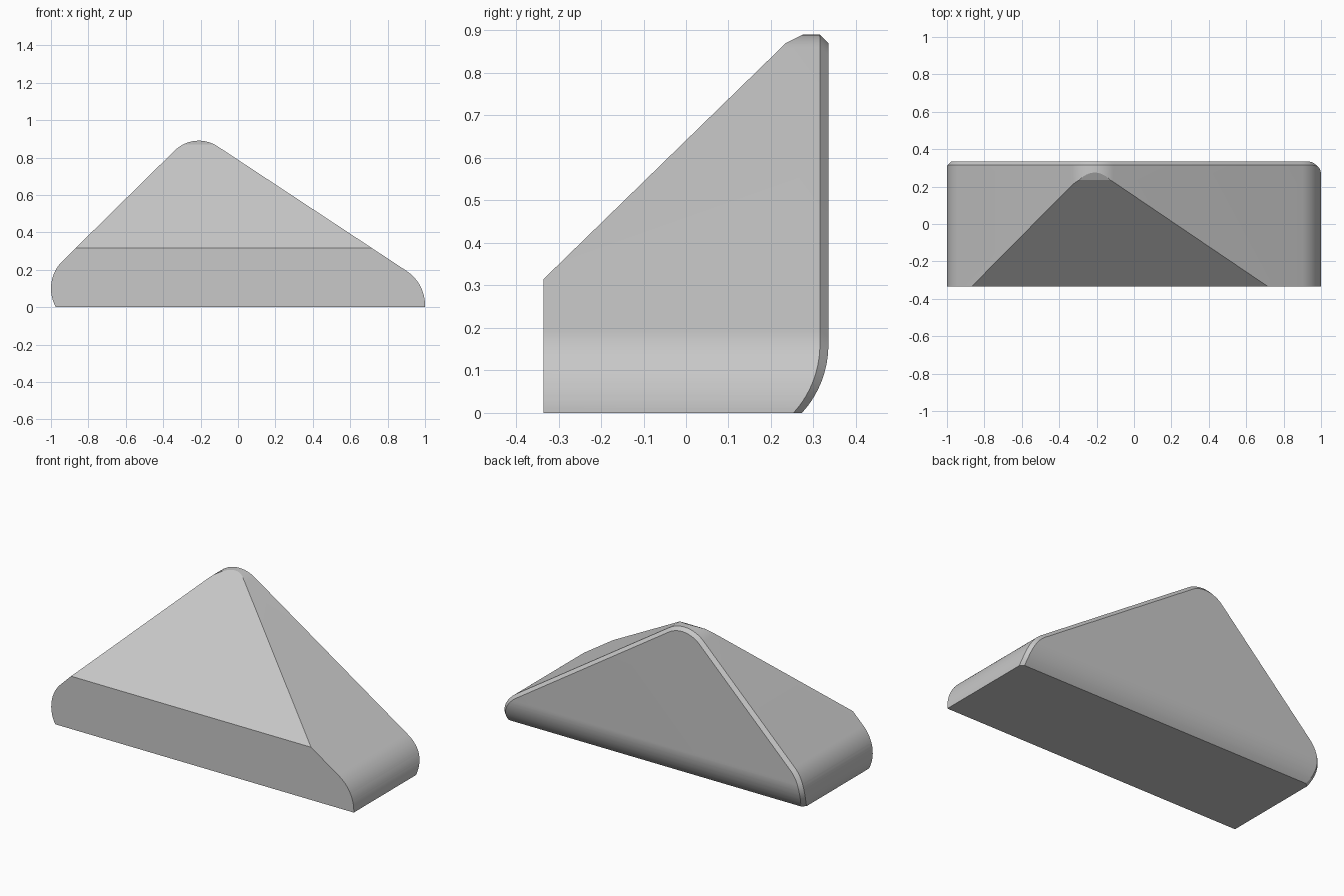
import bpy
import bmesh
from math import sin, cos, asin, sqrt, radians, pi
from mathutils import Vector

DEPTH = 0.335       # half depth
CHAMFER = 0.02
CURVE_TOP = 0.16    # height where the back starts to tuck under
CURVE_R = 0.237
STEPS = 16

old = bpy.data.objects.get("Cube")
if old:
    bpy.data.objects.remove(old, do_unlink=True)

grey = bpy.data.materials.new("light_grey")
grey.use_nodes = True
colour = (0.58, 0.58, 0.58, 1)
grey.diffuse_color = colour
grey.node_tree.nodes["Principled BSDF"].inputs["Base Color"].default_value = colour


def arc(cx, cz, r, start, end):
    angles = [start + (end - start) * i / STEPS for i in range(STEPS + 1)]
    return [(cx + r * cos(a), cz + r * sin(a)) for a in angles]


def outline(inset):
    """Rounded triangle with a flat base; the inset shrinks its corner radii."""
    right_r, top_r, left_r = 0.22 - inset, 0.183 - inset, 0.205 - inset
    slope = radians(56.7)
    return (arc(0.78, 0.01, right_r, -asin(0.01 / right_r), slope)
            + arc(-0.21, 0.707, top_r, slope, radians(135))
            + arc(-0.795, 0.10, left_r, radians(135), pi + asin(0.10 / left_r)))


def cut_and_cap(bm, point, normal):
    bmesh.ops.bisect_plane(bm, geom=bm.verts[:] + bm.edges[:] + bm.faces[:],
                           plane_co=point, plane_no=Vector(normal).normalized(),
                           clear_outer=True)
    bmesh.ops.edgeloop_fill(bm, edges=[e for e in bm.edges if e.is_boundary])


bm = bmesh.new()

# Prism with a chamfered rear rim
rings = [[bm.verts.new((x, y, z)) for x, z in outline(inset)]
         for y, inset in ((-DEPTH, 0), (DEPTH - CHAMFER, 0), (DEPTH, CHAMFER))]
for a, b in zip(rings, rings[1:]):
    for i in range(len(a)):
        j = (i + 1) % len(a)
        bm.faces.new((a[i], a[j], b[j], b[i]))
bm.faces.new(rings[0])
bm.faces.new(rings[-1])

# Rear face tucked under along its lower edge
for i in range(1, STEPS + 1):
    bmesh.ops.bisect_plane(bm, geom=bm.verts[:] + bm.edges[:] + bm.faces[:],
                           plane_co=(0, 0, CURVE_TOP * i / STEPS), plane_no=(0, 0, 1))
for v in bm.verts:
    if v.co.y > DEPTH - 2 * CHAMFER and v.co.z < CURVE_TOP:
        v.co.y -= CURVE_R - sqrt(CURVE_R ** 2 - (CURVE_TOP - v.co.z) ** 2)

# Sloping front face, with a softer facet at its tip
cut_and_cap(bm, (0, -DEPTH, 0.315), (0, -0.974, 1))
cut_and_cap(bm, (0, 0.275, 0.89), (0, -0.5, 1))

bmesh.ops.recalc_face_normals(bm, faces=bm.faces[:])
mesh = bpy.data.meshes.new("wedge_body")
bm.to_mesh(mesh)
bm.free()
mesh.materials.append(grey)
body = bpy.data.objects.new("wedge_body", mesh)
bpy.context.collection.objects.link(body)

bpy.ops.object.select_all(action='DESELECT')
body.select_set(True)
bpy.context.view_layer.objects.active = body
bpy.ops.object.shade_smooth_by_angle(angle=radians(12))
